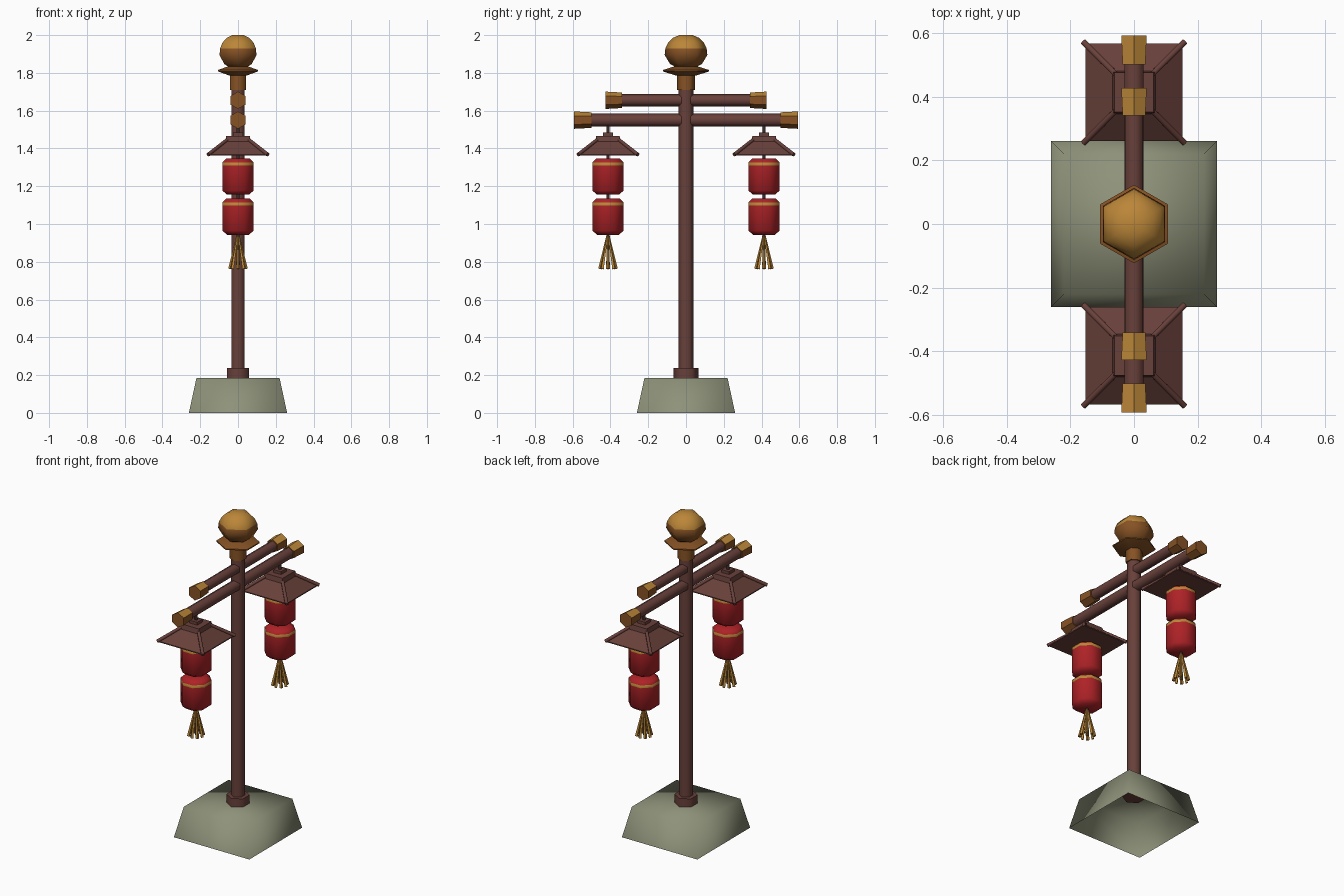
import bpy, bmesh, math
from mathutils import Vector, Matrix

if "Cube" in bpy.data.objects:
    bpy.data.objects.remove(bpy.data.objects["Cube"])


def material(name, rgb):
    m = bpy.data.materials.new(name)
    m.diffuse_color = (*rgb, 1)
    m.use_nodes = True
    m.node_tree.nodes["Principled BSDF"].inputs["Base Color"].default_value = m.diffuse_color
    return m


WOOD = material("dark red wood", (0.14, 0.052, 0.043))
STONE = material("grey green stone", (0.27, 0.285, 0.19))
GOLD = material("gold", (0.50, 0.24, 0.04))
BRONZE = material("bronze brown", (0.24, 0.085, 0.018))
RED = material("lantern red", (0.42, 0.016, 0.02))
DARK = material("dark cord", (0.05, 0.025, 0.02))


def lathe(name, profile, sides, mats, matrix=Matrix(), turn=90, smooth=65,
          rule=None, bottom=True):
    """Stack of polygon rings (radius, height) around local z, capped."""
    bm = bmesh.new()
    rings = []
    for r, z in profile:
        ring = []
        for i in range(sides):
            a = math.radians(turn) + 2 * math.pi * i / sides
            ring.append(bm.verts.new((r * math.cos(a), r * math.sin(a), z)))
        rings.append(ring)
    for lo, hi in zip(rings, rings[1:]):
        for i in range(sides):
            j = (i + 1) % sides
            bm.faces.new((lo[i], lo[j], hi[j], hi[i]))
    bm.faces.new(rings[-1])
    if bottom:
        bm.faces.new(rings[0][::-1])
    bm.transform(matrix)
    bm.normal_update()
    if rule:
        for f in bm.faces:
            f.material_index = rule(f)
    me = bpy.data.meshes.new(name)
    bm.to_mesh(me)
    bm.free()
    for m in mats:
        me.materials.append(m)
    if smooth:
        me.shade_smooth()
        if smooth < 180:
            me.set_sharp_from_angle(angle=math.radians(smooth))
    ob = bpy.data.objects.new(name, me)
    bpy.context.collection.objects.link(ob)
    return ob


def rod(name, a, b, r0, r1, sides, mat, smooth=65):
    """Straight tapered rod between two points."""
    a, b = Vector(a), Vector(b)
    d = b - a
    m = Matrix.Translation(a) @ d.to_track_quat('Z', 'Y').to_matrix().to_4x4()
    return lathe(name, [(r0, 0), (r1, d.length)], sides, [mat], m, smooth=smooth)


def at(y, z=0):
    return Matrix.Translation((0, y, z))


Q = math.sqrt(2)  # half width -> corner radius for square parts
ALONG_Y = Matrix.Rotation(math.radians(-90), 4, 'X')  # local z -> +y

# Hollow stone foot, softly shaded
lathe("stone_base", [(0.26 * Q, 0), (0.22 * Q, 0.185)], 4, [STONE],
      turn=45, smooth=180, bottom=False)

# Pole and its collar
lathe("pole_collar", [(0.066, 0.18), (0.066, 0.237)], 6, [WOOD])
lathe("pole", [(0.041, 0.184), (0.041, 1.78)], 6, [WOOD])

# Finial: neck, flange and gold-topped ball
lathe("finial_neck", [(0.048, 1.71), (0.048, 1.79)], 6, [BRONZE])
lathe("finial_flange", [(0.05, 1.785), (0.123, 1.808), (0.123, 1.815), (0.05, 1.838)],
      6, [BRONZE])
lathe("finial_ball", [(0.045, 1.825), (0.085, 1.848), (0.113, 1.895), (0.109, 1.93),
                      (0.095, 1.96), (0.07, 1.985), (0.035, 2.0)],
      6, [BRONZE, GOLD],
      rule=lambda f: 1 if f.calc_center_median().z > 1.94 else 0)

# Two cross beams with capped ends
for label, z, r, inner, outer in (("lower", 1.55, 0.035, 0.50, 0.592),
                                  ("upper", 1.655, 0.032, 0.34, 0.427)):
    lathe(label + "_beam", [(r, -inner - 0.02), (r, inner + 0.02)], 6, [WOOD],
          at(0, z) @ ALONG_Y)
    for side in (1, -1):
        m = Matrix.Rotation(0 if side > 0 else math.pi, 4, 'Z')
        lathe(label + "_beam_cap", [(0.041, inner), (0.046, outer)], 6,
              [BRONZE, GOLD], at(0, z) @ m @ ALONG_Y, smooth=50,
              rule=lambda f: 1 if f.normal.z > 0.3 else 0)

# Hanging lantern sets, one on each side
for y in (0.413, -0.413):
    # cord running through everything
    rod("lantern_cord", (0, y, 0.92), (0, y, 1.54), 0.009, 0.009, 6, DARK)

    # little square roof with plate, knob and hip ridges
    lathe("lantern_roof", [(0.153 * Q, 1.362), (0.153 * Q, 1.368), (0.062 * Q, 1.44)], 4,
          [WOOD], at(y), turn=45, smooth=0)
    lathe("roof_plate", [(0.068 * Q, 1.432), (0.062 * Q, 1.466)], 4, [WOOD],
          at(y), turn=45, smooth=0)
    lathe("roof_knob", [(0.026 * Q, 1.46), (0.026 * Q, 1.484)], 4, [WOOD],
          at(y), turn=45, smooth=0)
    for sx in (1, -1):
        for sy in (1, -1):
            rod("roof_ridge", (sx * 0.158, y + sy * 0.158, 1.367),
                (sx * 0.058, y + sy * 0.058, 1.446), 0.011, 0.010, 6, WOOD)

    # two red drums with a gold band under the shoulder
    for top in (1.347, 1.135):
        lathe("lantern_drum",
              [(0.062, top - 0.192), (0.09, top - 0.17), (0.09, top - 0.038),
               (0.09, top - 0.021), (0.066, top)],
              8, [RED, GOLD], at(y), turn=22.5, smooth=50,
              rule=lambda f, t=top: 1 if t - 0.038 < f.calc_center_median().z < t - 0.021
              else 0)

    # tassel of spreading strands
    for i in range(8):
        a = 2 * math.pi * i / 8
        c, s = math.cos(a), math.sin(a)
        rod("tassel_strand", (0.004 * c, y + 0.004 * s, 0.94),
            (0.042 * c, y + 0.042 * s, 0.762), 0.004, 0.010, 4, GOLD, smooth=0)
    rod("tassel_core", (0, y, 0.945), (0, y, 0.77), 0.006, 0.010, 4, GOLD, smooth=0)
